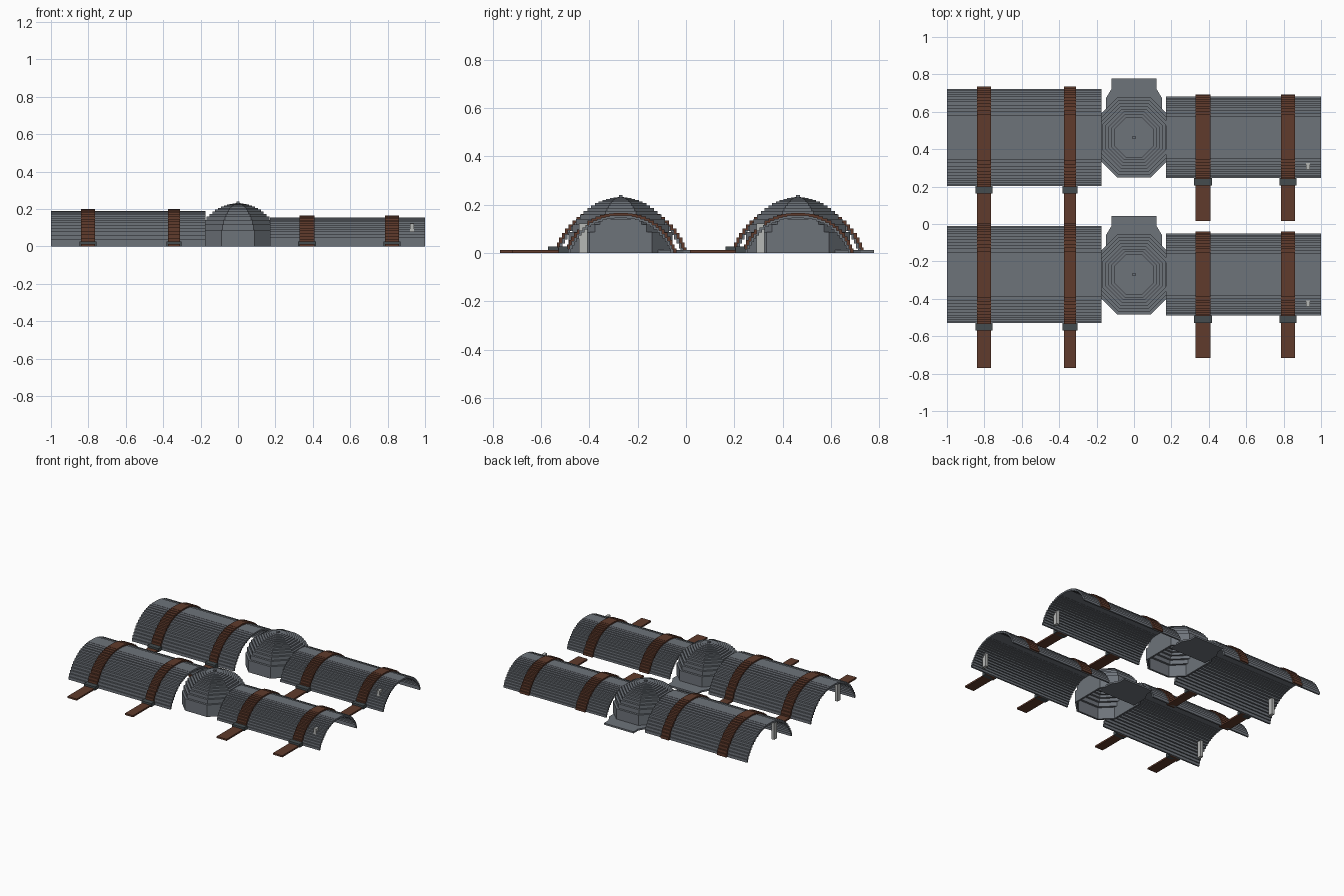
import bpy, bmesh, math

if "Cube" in bpy.data.objects:
    bpy.data.objects.remove(bpy.data.objects["Cube"])


def material(name, rgb):
    m = bpy.data.materials.new(name)
    m.diffuse_color = (*rgb, 1)
    m.use_nodes = True
    m.node_tree.nodes["Principled BSDF"].inputs["Base Color"].default_value = m.diffuse_color
    return m


STEEL = material("steel grey", (0.155, 0.172, 0.195))
BROWN = material("rust brown", (0.115, 0.043, 0.025))
DARK = material("dark clamp grey", (0.058, 0.072, 0.077))
LIGHT = material("light post grey", (0.47, 0.48, 0.47))


def finish(bm, name, mat):
    bmesh.ops.recalc_face_normals(bm, faces=bm.faces)
    me = bpy.data.meshes.new(name)
    bm.to_mesh(me)
    bm.free()
    me.materials.append(mat)
    ob = bpy.data.objects.new(name, me)
    bpy.context.collection.objects.link(ob)
    return ob


def box(name, x0, x1, y0, y1, z0, z1, mat):
    bm = bmesh.new()
    bmesh.ops.create_cube(bm, size=1)
    for v in bm.verts:
        v.co = ((x0 + x1) / 2 + v.co.x * (x1 - x0),
                (y0 + y1) / 2 + v.co.y * (y1 - y0),
                (z0 + z1) / 2 + v.co.z * (z1 - z0))
    return finish(bm, name, mat)


def stair_arc(half, height, n):
    """Stepped circular arch as (y, z) points, from -half to +half."""
    r = (half * half + height * height) / (2 * height)
    a = math.asin(half / r)
    arc = [(r * math.sin(-a + 2 * a * i / n),
            max(0, r * math.cos(-a + 2 * a * i / n) - r + height)) for i in range(n + 1)]
    pts = []
    for p, q in zip(arc, arc[1:]):
        pts.append(p)
        if abs(p[1] - q[1]) > 1e-4:
            pts.append((p[0] if p[1] < q[1] else q[0], max(p[1], q[1])))
    return pts + [arc[-1]]


def arch(name, x0, x1, yc, half, height, t, mat, n=31):
    """Thin stepped arch extruded along x."""
    outer = stair_arc(half, height, n)
    inner = stair_arc(half - t, height - t, n)
    bm = bmesh.new()
    rings = [[[bm.verts.new((x, yc + y, z)) for y, z in prof] for x in (x0, x1)]
             for prof in (outer, inner)]
    (oa, ob), (ia, ib) = rings
    for i in range(len(oa) - 1):
        for a, b in ((oa, ob), (ia, ib), (oa, ia), (ob, ib)):
            bm.faces.new((a[i], a[i + 1], b[i + 1], b[i]))
    for i in (0, -1):
        bm.faces.new((oa[i], ob[i], ib[i], ia[i]))
    return finish(bm, name, mat)


def dome(name, yc, mat):
    """Hollow terraced octagonal dome with its sides trimmed flat."""
    def profile(radius, start, step):
        pts, z, a = [], 0, start
        while a > 0.012:
            top = math.sqrt(radius ** 2 - a ** 2)
            pts += [(a, z), (a, top)]
            z, a = top, a - step
        return pts

    outer = profile(0.232, 0.215, 0.0155)
    inner = profile(0.218, 0.201, 0.0155)
    bm = bmesh.new()

    def ring(a, z, limit):
        w, s = min(a, limit), math.sqrt(2) * a
        e = s - a
        quad = [(w, s - w), (e, a), (-e, a), (-w, s - w)]
        return [bm.verts.new((x, yc + y, z)) for x, y in quad + [(-x, -y) for x, y in quad]]

    rings = [ring(a, z, 0.162) for a, z in reversed(inner)]
    rings += [ring(a, z, 0.175) for a, z in outer]
    for a, b in zip(rings, rings[1:]):
        for i in range(8):
            j = (i + 1) % 8
            bm.faces.new((a[i], a[j], b[j], b[i]))
    bm.faces.new(rings[0])
    bm.faces.new(rings[-1])
    return finish(bm, name, mat)


def porch(name, yc, mat):
    """Flat tapered slab behind the dome."""
    outline = [(0.15, 0.09), (0.15, 0.21), (0.12, 0.26), (0.12, 0.314)]
    outline += [(-x, y) for x, y in reversed(outline)]
    bm = bmesh.new()
    face = bm.faces.new([bm.verts.new((x, yc + y, 0)) for x, y in outline])
    ext = bmesh.ops.extrude_face_region(bm, geom=[face])
    for v in ext["geom"]:
        if isinstance(v, bmesh.types.BMVert):
            v.co.z = 0.012
    return finish(bm, name, mat)


# Two identical rows: tall shed, dome, low shed
for row, yc in (("front", -0.27), ("rear", 0.463)):
    # label, x range, half width, height, strap ranges, tail end
    sheds = [
        ("tall", -1.0, -0.175, 0.26, 0.19, ((-0.84, -0.765), (-0.375, -0.31)), 0.50),
        ("low", 0.17, 1.0, 0.218, 0.156, ((0.33, 0.41), (0.785, 0.86)), 0.447),
    ]
    for label, x0, x1, half, height, straps, tail in sheds:
        tag = f"{row}_{label}"
        arch(f"{tag}_shed_roof", x0, x1, yc, half, height, 0.012, STEEL)
        for k, (s0, s1) in enumerate(straps, 1):
            # Strap over the roof, ground tail and clamp
            arch(f"{tag}_strap_{k}", s0, s1, yc, half + 0.012, height + 0.01, 0.012, BROWN)
            box(f"{tag}_strap_tail_{k}", s0, s1, yc - tail, yc - half - 0.005, 0, 0.012, BROWN)
            box(f"{tag}_clamp_{k}", s0 - 0.008, s1 + 0.008,
                yc - half - 0.04, yc - half, 0, 0.026, DARK)
    # End posts
    for side, x in (("left", -0.93), ("right", 0.93)):
        box(f"{row}_{side}_post", x - 0.011, x + 0.011, yc - 0.172, yc - 0.138, 0, 0.122, LIGHT)
    # Central dome
    dome(f"{row}_dome", yc, STEEL)
    box(f"{row}_dome_tip", -0.008, 0.008, yc - 0.008, yc + 0.008, 0.225, 0.24, STEEL)
    porch(f"{row}_porch", yc, STEEL)
